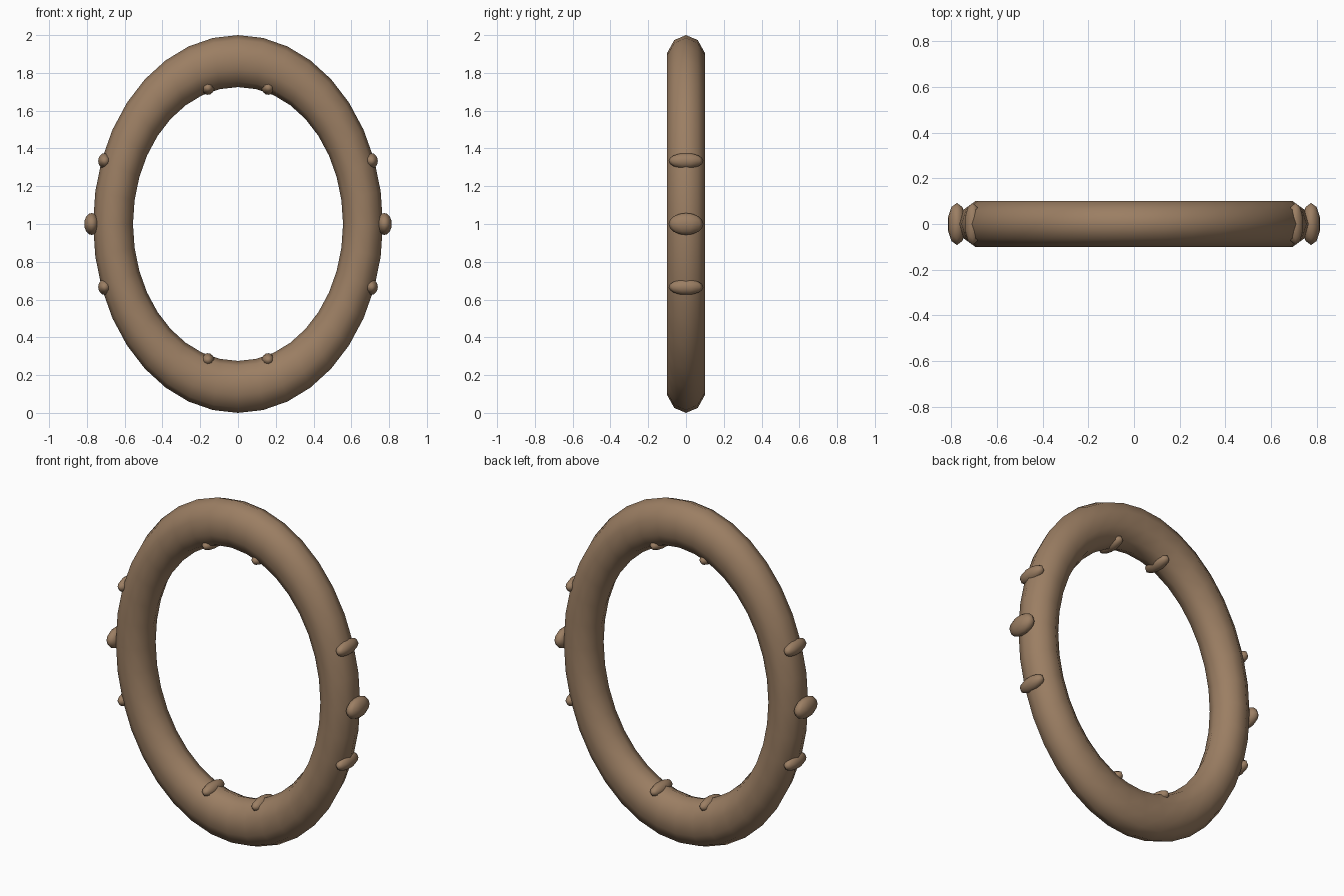
import bpy
import math

if "Cube" in bpy.data.objects:
    bpy.data.objects.remove(bpy.data.objects["Cube"])

brown = bpy.data.materials.new("warm brown")
brown.diffuse_color = (0.33, 0.21, 0.125, 1)
brown.use_nodes = True
brown.node_tree.nodes["Principled BSDF"].inputs["Base Color"].default_value = brown.diffuse_color


def finish(name):
    ob = bpy.context.object
    ob.name = name
    ob.data.materials.append(brown)
    bpy.ops.object.transform_apply(location=False, rotation=True, scale=True)
    bpy.ops.object.shade_smooth()
    return ob


# Oval ring, ten-sided tube, standing upright
bpy.ops.mesh.primitive_torus_add(major_segments=36, minor_segments=10,
                                 major_radius=0.8625, minor_radius=0.1375,
                                 location=(0, 0, 1), rotation=(math.pi / 2, 0, 0))
bpy.context.object.scale = (0.767, 1, 0.767)
finish("oval_ring")


def nub(name, x, z, radii):
    bpy.ops.mesh.primitive_uv_sphere_add(segments=10, ring_count=8, radius=1,
                                         location=(x, 0, z))
    bpy.context.object.scale = radii
    finish(name)


for sx in (-1, 1):
    # Large nub at mid height on the outer edge
    nub("side_nub", sx * 0.775, 1.0, (0.041, 0.092, 0.058))
    for sz in (-1, 1):
        # Smaller outer nubs and the inner nubs at top and bottom
        nub("outer_nub", sx * 0.706, 1 + sz * 0.334, (0.036, 0.092, 0.041))
        nub("inner_nub", sx * 0.16, 1 + sz * 0.72, (0.036, 0.092, 0.036))
